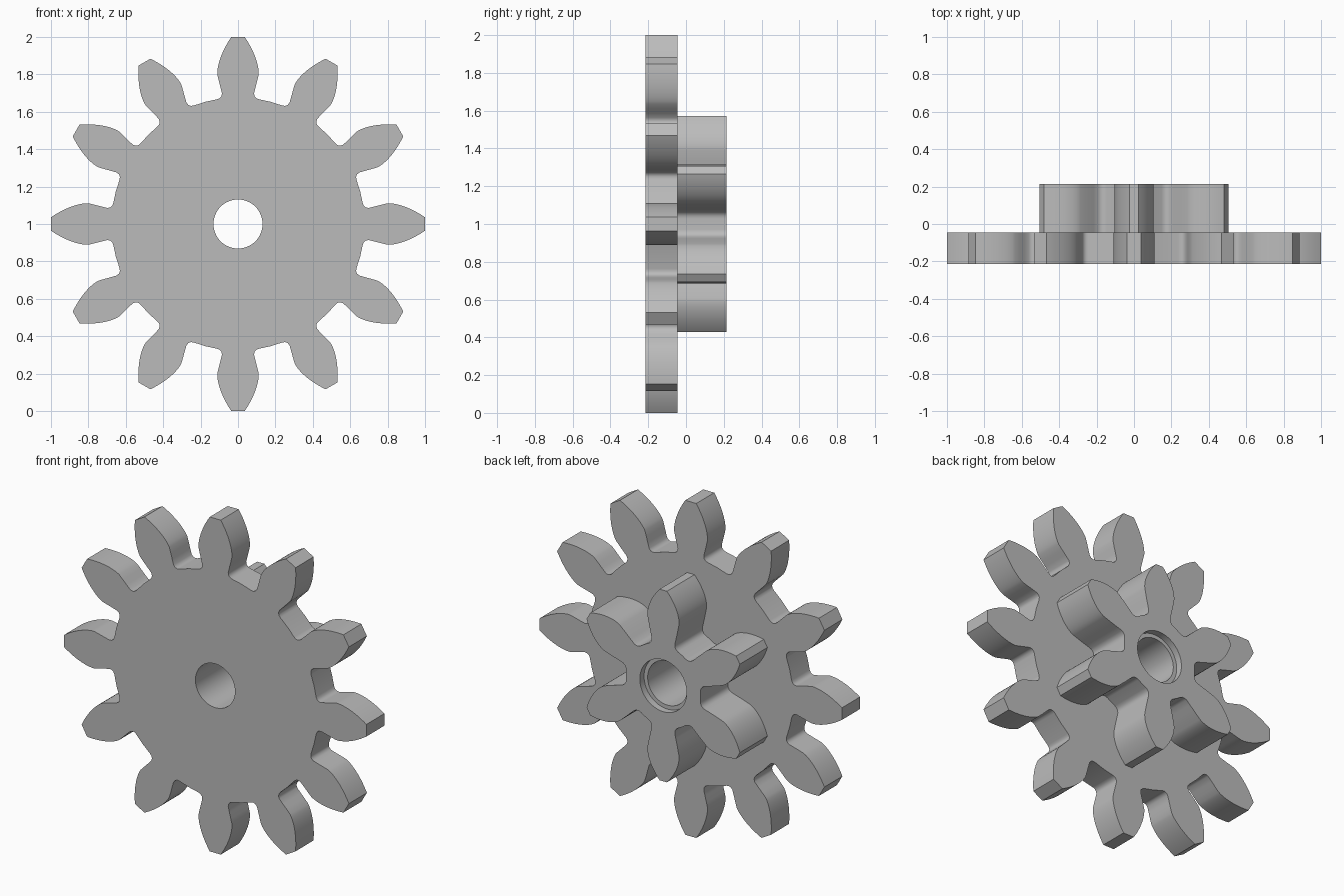
import bpy, bmesh, math
from mathutils import Vector

cube = bpy.data.objects.get("Cube")
if cube:
    bpy.data.objects.remove(cube, do_unlink=True)

MODULE = 1 / 7
PRESSURE = math.radians(20)
BACKLASH = 0.007
BORE, RECESS = 0.131, 0.155
FRONT, STEP, BACK = -0.215, -0.045, 0.215

grey = bpy.data.materials.new("plain grey")
grey.use_nodes = True
grey.diffuse_color = (0.5, 0.5, 0.5, 1)
grey.node_tree.nodes["Principled BSDF"].inputs["Base Color"].default_value = (0.5, 0.5, 0.5, 1)


def half_tooth(teeth, waist):
    """(radius, half angle) pairs from the root up to the flat tip."""
    pitch = MODULE * teeth / 2
    base, tip = pitch * math.cos(PRESSURE), pitch + MODULE
    # Fillet and undercut below the base circle: (depth under pitch, half width)
    undercut = [(0.181, 0.112), (0.177, 0.098), (0.168, 0.089), (0.153, 0.086),
                (0.12, 0.094), (0.085, 0.103)]
    pts = [(pitch - d, w * waist / (pitch - d)) for d, w in undercut]
    # Involute flank
    centre = (math.pi * MODULE / 4 - BACKLASH) / pitch + math.tan(PRESSURE) - PRESSURE
    steps = 12
    for i in range(steps + 1):
        r = base + (tip - base) * i / steps
        a = math.acos(min(1, base / r))
        pts.append((r, centre - math.tan(a) + a))
    return pts


def prism(name, outline, y0, y1):
    """Extrude an x-z outline from y0 to y1, centred on the axle."""
    bm = bmesh.new()
    face = bm.faces.new([bm.verts.new((x, y0, z + 1)) for x, z in outline])
    new = bmesh.ops.extrude_face_region(bm, geom=[face])["geom"]
    bmesh.ops.translate(bm, vec=Vector((0, y1 - y0, 0)),
                        verts=[v for v in new if isinstance(v, bmesh.types.BMVert)])
    bmesh.ops.recalc_face_normals(bm, faces=bm.faces)
    mesh = bpy.data.meshes.new(name)
    bm.to_mesh(mesh)
    bm.free()
    mesh.materials.append(grey)
    obj = bpy.data.objects.new(name, mesh)
    bpy.context.collection.objects.link(obj)
    return obj


def polar(r, a):
    return r * math.cos(a), r * math.sin(a)


def gear(name, teeth, waist, y0, y1):
    flank = half_tooth(teeth, waist)
    outline = []
    for i in range(teeth):
        mid = math.pi / 2 + math.tau * i / teeth
        outline += [polar(r, mid - a) for r, a in flank]
        outline += [polar(r, mid + a) for r, a in reversed(flank)]
        outline.append(polar(flank[0][0], mid + math.pi / teeth))
    return prism(name, outline, y0, y1)


def bore(obj, radius, y0, y1):
    """Cut a round hole along the axle."""
    circle = [polar(radius, math.tau * i / 64) for i in range(64)]
    cutter = prism("bore_cutter", circle, y0, y1)
    cutter.hide_render = True
    mod = obj.modifiers.new("bore", 'BOOLEAN')
    mod.operation, mod.solver, mod.object = 'DIFFERENCE', 'EXACT', cutter
    bpy.context.view_layer.objects.active = obj
    bpy.ops.object.modifier_apply(modifier=mod.name)
    bpy.data.objects.remove(cutter, do_unlink=True)


# Wide front gear and the thicker small gear behind it
large_gear = gear("large_gear", 12, 1.0, FRONT, STEP)
small_gear = gear("small_gear", 6, 0.9, STEP, BACK)

# Axle hole through both, with a shallow recess at the back
for part in (large_gear, small_gear):
    bore(part, BORE, FRONT - 0.1, BACK + 0.1)
bore(small_gear, RECESS, BACK - 0.04, BACK + 0.1)

# Rounded flanks smooth, rims sharp
bpy.ops.object.select_all(action='DESELECT')
for part in (large_gear, small_gear):
    part.select_set(True)
bpy.context.view_layer.objects.active = large_gear
bpy.ops.object.shade_smooth_by_angle(angle=math.radians(35))
